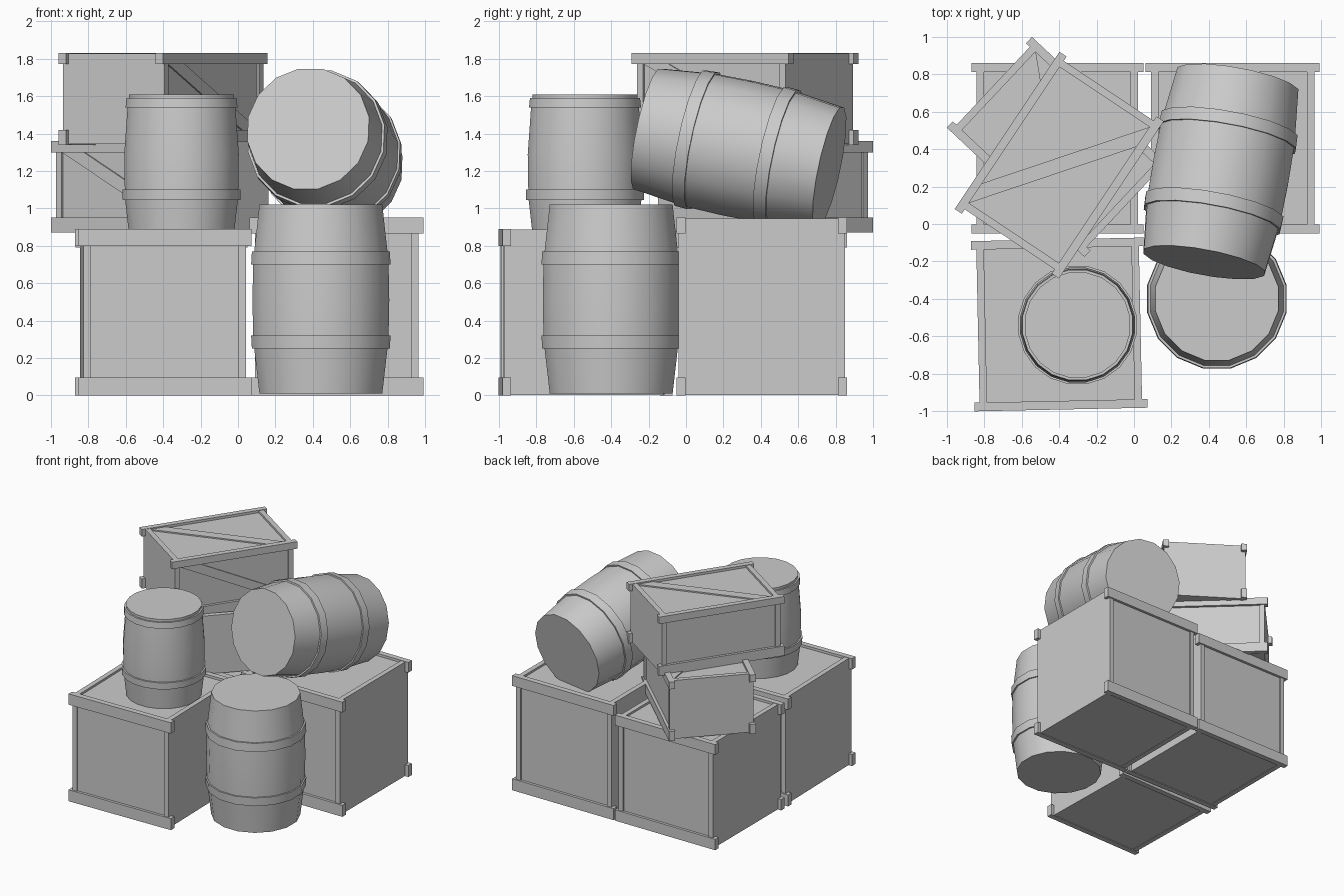
import bpy, bmesh
from math import sin, cos, pi, radians, hypot
from mathutils import Matrix, Vector

if "Cube" in bpy.data.objects:
    bpy.data.objects.remove(bpy.data.objects["Cube"])


def finish(name, bm, matrix):
    bmesh.ops.recalc_face_normals(bm, faces=bm.faces)
    me = bpy.data.meshes.new(name)
    bm.to_mesh(me)
    bm.free()
    ob = bpy.data.objects.new(name, me)
    bpy.context.collection.objects.link(ob)
    ob.matrix_world = matrix
    return ob


def box(bm, x0, x1, y0, y1, z0, z1):
    m = Matrix.Translation(((x0 + x1) / 2, (y0 + y1) / 2, (z0 + z1) / 2))
    m = m @ Matrix.Diagonal((x1 - x0, y1 - y0, z1 - z0, 1))
    bmesh.ops.create_cube(bm, size=1, matrix=m)


def prism(bm, base, offset):
    face = bm.faces.new([bm.verts.new(p) for p in base])
    new = bmesh.ops.extrude_face_region(bm, geom=[face], use_keep_orig=True)["geom"]
    bmesh.ops.translate(bm, vec=offset, verts=[v for v in new if isinstance(v, bmesh.types.BMVert)])


def crate(name, loc, size, angle, rail_top, rail_bottom, braced=False):
    L, W, H = size[0] / 2, size[1] / 2, size[2]
    t = 0.046
    m = Matrix.Translation(loc) @ Matrix.Rotation(radians(angle), 4, 'Z')
    # recessed panels
    bm = bmesh.new()
    box(bm, -L + 0.05, L - 0.05, -W + 0.022, W - 0.022, 0.006, H - 0.02)
    finish(name + "_panels", bm, m)
    # full-height end boards, and rails overhanging them front and back
    bm = bmesh.new()
    for s in (-1, 1):
        xs = sorted((s * (L - 0.028), s * (L - 0.068)))
        box(bm, *xs, -W + 0.01, W - 0.01, 0.003, H - 0.003)
        ys = sorted((s * (W - t), s * W))
        box(bm, -L, L, *ys, 0, rail_bottom)
        box(bm, -L, L, *ys, H - rail_top, H)
    finish(name + "_frame", bm, m)
    if not braced:
        return
    # diagonal braces on the top and front
    bm = bmesh.new()
    a, b, z0, z1 = L - 0.068, W - t, rail_bottom, H - rail_top
    w = 0.07 * hypot(2 * a, 2 * b) / (2 * b)
    prism(bm, [(-a, b, H - 0.025), (-a + w, b, H - 0.025), (a, -b, H - 0.025), (a - w, -b, H - 0.025)],
          (0, 0, 0.015))
    w = 0.06 * hypot(2 * a, z1 - z0) / (z1 - z0)
    y = -W + 0.027
    prism(bm, [(-a, y, z1), (-a + w, y, z1), (a, y, z0), (a - w, y, z0)], (0, -0.015, 0))
    finish(name + "_braces", bm, m)


def barrel(name, base, top, profile, sides):
    base, top = Vector(base), Vector(top)
    bm = bmesh.new()
    rings = [[bm.verts.new((r * cos(2 * pi * (i + .5) / sides), r * sin(2 * pi * (i + .5) / sides), z))
              for i in range(sides)] for r, z in profile]
    for lo, hi in zip(rings, rings[1:]):
        for i in range(sides):
            j = (i + 1) % sides
            bm.faces.new((lo[i], lo[j], hi[j], hi[i]))
    bm.faces.new(rings[0][::-1])
    bm.faces.new(rings[-1])
    rot = (top - base).to_track_quat('Z', 'Y').to_matrix().to_4x4()
    ob = finish(name, bm, Matrix.Translation(base) @ rot)
    bpy.ops.object.select_all(action='DESELECT')
    ob.select_set(True)
    bpy.context.view_layer.objects.active = ob
    bpy.ops.object.shade_smooth_by_angle(angle=radians(30))


# three large crates on the ground
crate("front_left_crate", (-0.40, -0.537, 0), (0.925, 0.91, 0.89), 1.2, 0.09, 0.095)
crate("back_left_crate", (-0.41, 0.405, 0), (0.92, 0.91, 0.875), 0, 0.085, 0.09)
crate("back_right_crate", (0.527, 0.405, 0), (0.93, 0.91, 0.95), 0, 0.085, 0.095)

# two braced crates stacked on top
crate("lower_small_crate", (-0.405, 0.412, 0.87), (1.01, 0.665, 0.49), -43.2, 0.06, 0.08, True)
crate("upper_small_crate", (-0.40, 0.315, 1.34), (1.01, 0.67, 0.49), 56.3, 0.058, 0.08, True)

# large barrels: tapered staves with two hoops
LARGE = [(0.335, 0), (0.363, 0.24), (0.376, 0.24), (0.380, 0.31), (0.369, 0.31), (0.373, 0.50),
         (0.369, 0.69), (0.380, 0.69), (0.376, 0.76), (0.363, 0.76), (0.335, 1.01)]
barrel("standing_barrel", (0.443, -0.40, 0.01), (0.443, -0.40, 1.02), LARGE, 16)
barrel("lying_barrel", (0.375, -0.205, 1.425), (0.555, 0.775, 1.215), LARGE, 16)

# small barrel on the front crate
SMALL = [(0.285, 0), (0.305, 0.175), (0.318, 0.175), (0.32, 0.23), (0.307, 0.23), (0.31, 0.42),
         (0.292, 0.67), (0.303, 0.67), (0.298, 0.72), (0.285, 0.72), (0.285, 0.74)]
barrel("small_barrel", (-0.302, -0.54, 0.87), (-0.302, -0.54, 1.61), SMALL, 20)
